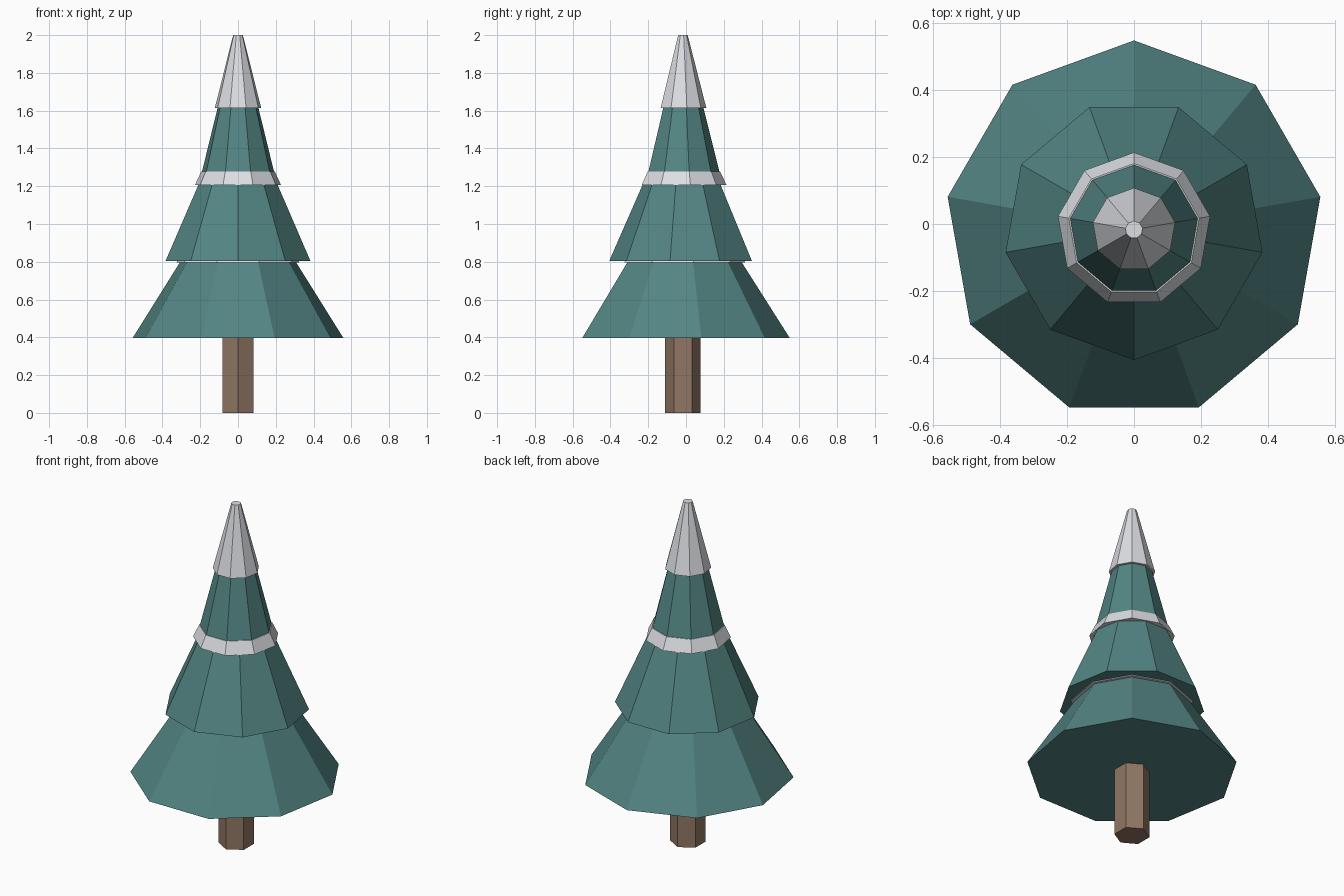
import bpy, bmesh, math

if "Cube" in bpy.data.objects:
    bpy.data.objects.remove(bpy.data.objects["Cube"])

CY = -0.017  # all parts share one axis, slightly towards the front


def material(name, rgb):
    m = bpy.data.materials.new(name)
    m.diffuse_color = (*rgb, 1.0)
    m.use_nodes = True
    m.node_tree.nodes["Principled BSDF"].inputs["Base Color"].default_value = m.diffuse_color
    return m


GREEN = material("pine green", (0.086, 0.235, 0.228))
SNOW = material("snow", (0.72, 0.735, 0.77))
BARK = material("bark brown", (0.280, 0.182, 0.126))


def frustum(name, sides, z0, r0, z1, r1, mat, start=90):
    """Closed flat-shaded frustum with its first corner at angle 'start' (degrees)."""
    bm = bmesh.new()
    rings = []
    for z, r in ((z0, r0), (z1, r1)):
        ring = []
        for i in range(sides):
            a = math.radians(start) + 2 * math.pi * i / sides
            ring.append(bm.verts.new((r * math.cos(a), CY + r * math.sin(a), z)))
        rings.append(ring)
    low, high = rings
    bm.faces.new(low[::-1])
    bm.faces.new(high)
    for i in range(sides):
        j = (i + 1) % sides
        bm.faces.new((low[i], low[j], high[j], high[i]))
    mesh = bpy.data.meshes.new(name)
    bm.to_mesh(mesh)
    bm.free()
    mesh.materials.append(mat)
    obj = bpy.data.objects.new(name, mesh)
    bpy.context.collection.objects.link(obj)
    return obj


# Trunk
frustum("trunk", 6, 0.0, 0.095, 0.41, 0.095, BARK)

# Three foliage tiers, the middle one turned half a side
frustum("lower_foliage", 9, 0.397, 0.566, 0.81, 0.304, GREEN)
frustum("middle_foliage", 9, 0.803, 0.39, 1.23, 0.203, GREEN, start=-90)
frustum("upper_foliage", 9, 1.207, 0.211, 1.63, 0.106, GREEN)

# Snow: band tucked under the middle tier, visible band, and tip
frustum("lower_snow_band", 9, 0.796, 0.33, 0.86, 0.30, SNOW)
frustum("upper_snow_band", 9, 1.207, 0.231, 1.277, 0.198, SNOW)
frustum("snow_tip", 9, 1.613, 0.125, 2.0, 0.026, SNOW)
